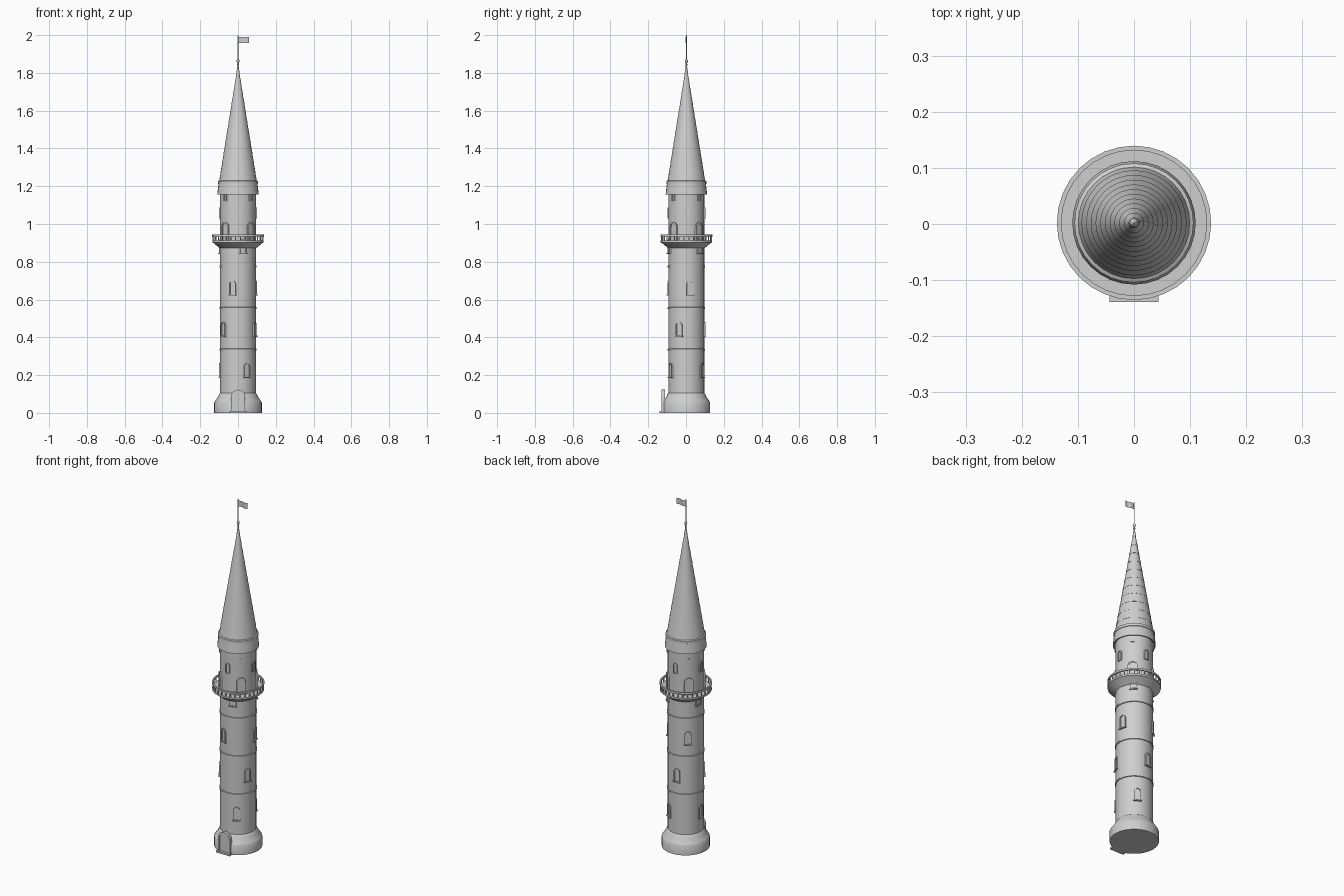
import bpy, bmesh, math
from mathutils import Matrix, Vector

if "Cube" in bpy.data.objects:
    bpy.data.objects.remove(bpy.data.objects["Cube"])

CY = 0.002          # tower axis
R = 0.095           # wall radius
stone = bpy.data.materials.new("grey_stone")
stone.diffuse_color = (0.62, 0.62, 0.62, 1)
stone.use_nodes = True
stone.node_tree.nodes["Principled BSDF"].inputs["Base Color"].default_value = stone.diffuse_color


def finish(bm, name):
    bmesh.ops.recalc_face_normals(bm, faces=bm.faces)
    me = bpy.data.meshes.new(name)
    bm.to_mesh(me)
    bm.free()
    me.materials.append(stone)
    me.shade_smooth()
    me.set_sharp_from_angle(angle=math.radians(30))
    ob = bpy.data.objects.new(name, me)
    ob.location.y = CY
    bpy.context.collection.objects.link(ob)
    return ob


def lathe(name, profile, n=32, closed=False):
    """Spin (radius, z) points around the tower axis."""
    bm = bmesh.new()
    rings = []
    for r, z in profile:
        if r == 0:
            rings.append([bm.verts.new((0, 0, z))] * n)
        else:
            rings.append([bm.verts.new((r * math.cos(math.tau * i / n),
                                        r * math.sin(math.tau * i / n), z)) for i in range(n)])
    pairs = list(zip(rings, rings[1:])) + ([(rings[-1], rings[0])] if closed else [])
    for a, b in pairs:
        for i in range(n):
            j = (i + 1) % n
            bm.faces.new(list(dict.fromkeys((a[i], a[j], b[j], b[i]))))
    return finish(bm, name)


def arch(w, h, steps=10):
    """Round-topped outline, as (across, up) points."""
    pts = [(-w / 2, 0), (w / 2, 0)]
    for i in range(steps + 1):
        a = math.pi * i / steps
        pts.append((w / 2 * math.cos(a), h - w / 2 + w / 2 * math.sin(a)))
    return pts


def arched_opening(bm, deg, z, w, h, trim, r_in, r_pane, r_frame, sill=True):
    """Framed arched panel facing outwards at an angle around the tower."""
    a = math.radians(deg)
    out = Vector((math.cos(a), math.sin(a), 0))
    side = Vector((-math.sin(a), math.cos(a), 0))

    def place(pts, r, dz=0):
        return [bm.verts.new(out * r + side * u + Vector((0, 0, z + v + dz))) for u, v in pts]
    outer, inner = arch(w, h), arch(w - 2 * trim, h - trim)
    o0, o1 = place(outer, r_in), place(outer, r_frame)
    i1, i0 = place(inner, r_frame), place(inner, r_pane)
    n = len(outer)
    for i in range(n):
        j = (i + 1) % n
        for p, q in ((o0, o1), (o1, i1), (i1, i0)):
            if p[i].co != p[j].co:
                bm.faces.new((p[i], p[j], q[j], q[i]))
    bm.faces.new(i0)
    if sill:
        m = Matrix((side, out, (0, 0, 1))).transposed().to_4x4()
        m.translation = out * (r_frame - 0.004) + Vector((0, 0, z))
        bmesh.ops.create_cube(bm, size=1, matrix=m @ Matrix.Diagonal((w + 0.006, 0.014, 0.006, 1)))


def openings(name, angles, z, w, h, trim, sill=True):
    bm = bmesh.new()
    for deg in angles:
        arched_opening(bm, deg, z, w, h, trim, R - 0.01, R + 0.0006, R + 0.005, sill)
    finish(bm, name)


# Plinth and shaft
lathe("plinth", [(0, 0), (0.126, 0), (0.126, 0.055), (0.122, 0.062),
                 (0.105, 0.086), (0.1, 0.1), (R, 0.105)])
lathe("shaft", [(R, 0.09), (R, 1.2)])
for k, z in enumerate((0.335, 0.555, 0.775)):
    lathe(f"string_course_{k + 1}", [(R - 0.003, z - 0.006), (R + 0.004, z - 0.004),
                                     (R + 0.004, z + 0.004), (R - 0.003, z + 0.006)])

# Windows climbing the shaft in a spiral
for k in range(4):
    openings(f"shaft_windows_{k + 1}", [-60 + 36 * k + 120 * i for i in range(3)],
             0.187 + 0.219 * k, 0.036, 0.076, 0.006)

# Upper room: small windows, balcony doors and slits under the eaves
openings("upper_windows", [-90, 0, 90, 180], 1.03, 0.026, 0.058, 0.005, False)
openings("balcony_doors", [-45, 45, 135, 225], 0.912, 0.05, 0.098, 0.007, False)
openings("eave_slits", [-45, 45, 135, 225], 1.122, 0.02, 0.06, 0.005, False)

# Balcony with railing
lathe("balcony", [(R, 0.872), (0.1, 0.875), (0.128, 0.898), (0.136, 0.902),
                  (0.136, 0.912), (R - 0.003, 0.912)])
lathe("handrail", [(0.1295, 0.935), (0.1375, 0.935), (0.1375, 0.945), (0.1295, 0.945)], closed=True)
bm = bmesh.new()
for i in range(32):
    bmesh.ops.create_cube(bm, size=1, matrix=Matrix.Rotation(math.tau * (i + 0.5) / 32, 4, "Z")
                          @ Matrix.Translation((0.133, 0, 0.924))
                          @ Matrix.Diagonal((0.005, 0.005, 0.026, 1)))
finish(bm, "balusters")

# Roof: eave skirt, moulding and a cone of overlapping courses
lathe("eave", [(R - 0.003, 1.165), (0.105, 1.155), (0.11, 1.155), (0.103, 1.215)])
lathe("eave_moulding", [(0.1, 1.21), (0.106, 1.213), (0.106, 1.227), (0.098, 1.231)])
courses, z0, z1, r0 = 12, 1.215, 1.845, 0.101
cone = []
for k in range(courses):
    t0, t1 = k / courses, (k + 1) / courses
    cone.append((r0 * (1 - t0) + 0.0012, z0 + (z1 - z0) * t0))
    cone.append((max(r0 * (1 - t1), 0.002), z0 + (z1 - z0) * t1))
lathe("roof_cone", cone)

# Finial, pole and flag
lathe("finial", [(0.003, 1.835), (0.006, 1.845), (0.003, 1.85), (0.007, 1.857),
                 (0.008, 1.863), (0.006, 1.87), (0.002, 1.875)], 12)
lathe("flag_pole", [(0.0025, 1.84), (0.0025, 1.998), (0, 2.0)], 8)
bm = bmesh.new()
n = 12
cols = []
for i in range(n + 1):
    t = i / n
    y = 0.005 * math.sin(t * math.tau) * (0.4 + 0.6 * t)
    x = 0.001 + 0.058 * t
    cols.append([bm.verts.new((x, y + s, z)) for s, z in
                 ((-0.0006, 1.957), (-0.0006, 1.99), (0.0006, 1.99), (0.0006, 1.957))])
for a, b in zip(cols, cols[1:]):
    for i in range(4):
        j = (i + 1) % 4
        bm.faces.new((a[i], a[j], b[j], b[i]))
bm.faces.new(cols[0])
bm.faces.new(cols[-1])
finish(bm, "flag")

# Entrance: arched doorway with a solid back, and a doorstep
bm = bmesh.new()
arched_opening(bm, -90, 0.006, 0.076, 0.117, 0.009, 0.113, 0.1268, 0.131, False)
bm.faces.new([bm.verts.new((u, -0.113, 0.006 + v)) for u, v in arch(0.076, 0.117)])
bmesh.ops.remove_doubles(bm, verts=bm.verts, dist=1e-5)
finish(bm, "entrance")
bm = bmesh.new()
bmesh.ops.create_cube(bm, size=1, matrix=Matrix.Translation((0, -0.126, 0.005))
                      @ Matrix.Diagonal((0.088, 0.03, 0.01, 1)))
finish(bm, "doorstep")
